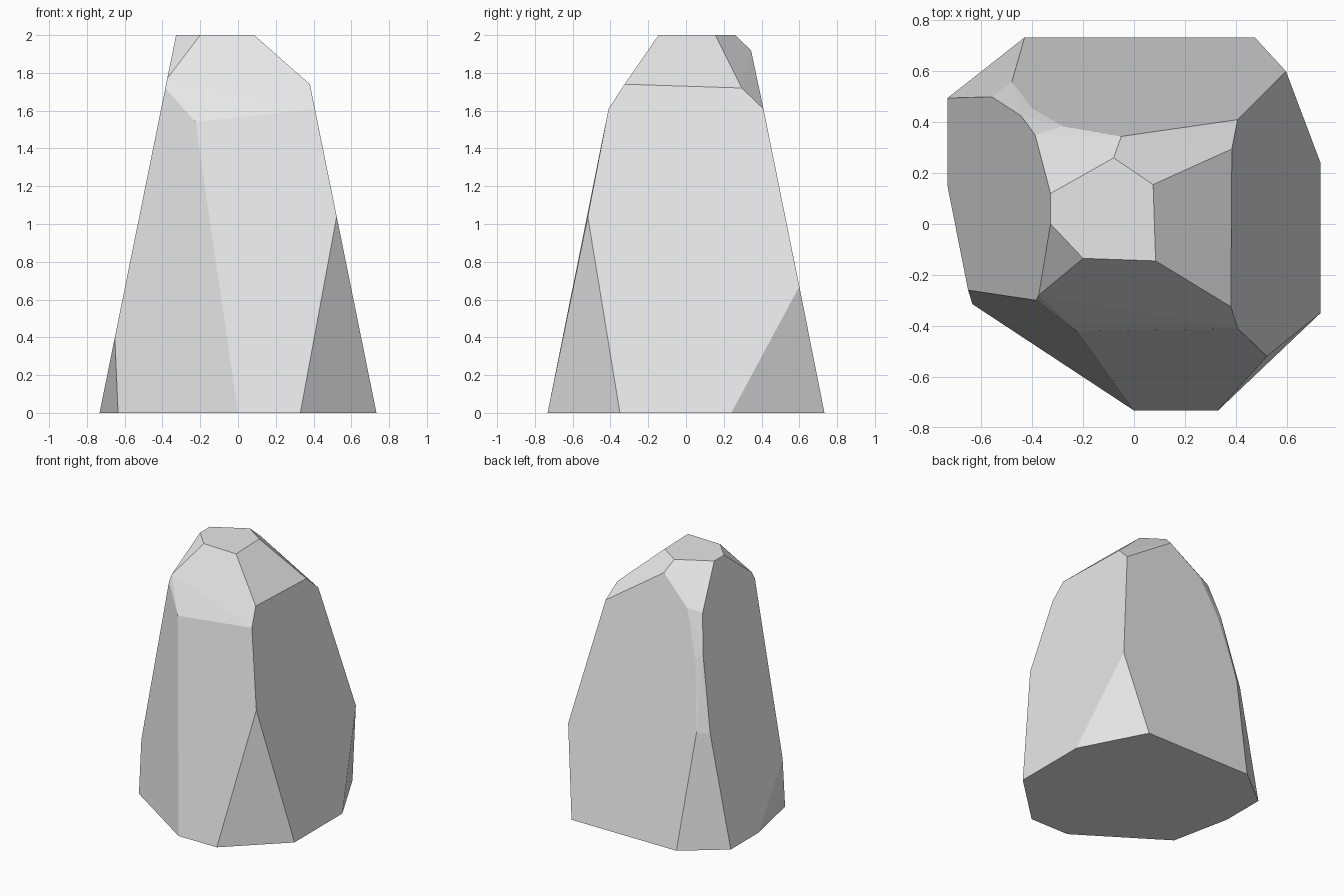
import bpy
import bmesh
import math

default_cube = bpy.data.objects.get("Cube")
if default_cube:
    bpy.data.objects.remove(default_cube, do_unlink=True)

HALF_WIDTH = 0.733
TAPER = 0.2025
HEIGHT = 2.0


def inset(z):
    """Distance of the four main leaning sides from the centre at a height."""
    return HALF_WIDTH - TAPER * z


def facing_x(sign, outline):
    """Place a (y, z) outline on the left or right leaning side."""
    return [(sign * inset(z), y, z) for y, z in outline]


def facing_y(sign, outline):
    """Place an (x, z) outline on the front or back leaning side."""
    return [(x, sign * inset(z), z) for x, z in outline]


def level(z, outline):
    """Place an (x, y) outline at one height."""
    return [(x, y, z) for x, y in outline]


# Broad cut facets of the stone; the chamfers span the gaps between them
left_facet = facing_x(1, [(-.35, 0), (.24, 0), (.6, .67), (.41, 1.61),
                          (.295, 1.72), (-.325, 1.74), (-.41, 1.61), (-.52, 1.04)])
right_facet = facing_x(-1, [(.15, 0), (.495, 0), (.5, .86), (.425, 1.43), (.35, 1.7),
                            (.12, 2), (0, 2), (-.28, 1.77), (-.3, 1.72), (-.26, .4)])
front_facet = facing_y(-1, [(0, 0), (.33, 0), (-.225, 1.54)])
back_facet = facing_y(1, [(-.43, 0), (.475, 0), (-.05, 1.92),
                          (-.28, 1.72), (-.4, 1.38), (-.48, .86)])
crown = level(HEIGHT, [(.085, -.145), (-.2, -.135), (-.08, .26), (.075, .155)])
base_corner = level(0, [(-.635, -.315)])

# Wrap the facets in one convex stone
bm = bmesh.new()
for facet in (left_facet, right_facet, front_facet, back_facet, crown, base_corner):
    for corner in facet:
        bm.verts.new(corner)
hull = bmesh.ops.convex_hull(bm, input=bm.verts[:])
loose = {v for v in hull["geom_interior"] + hull["geom_unused"]
         if isinstance(v, bmesh.types.BMVert) and not v.link_faces}
bmesh.ops.delete(bm, geom=list(loose), context="VERTS")

# Merge the triangles of each flat facet
bmesh.ops.dissolve_limit(bm, angle_limit=math.radians(2),
                         verts=bm.verts[:], edges=bm.edges[:])
bmesh.ops.recalc_face_normals(bm, faces=bm.faces[:])

mesh = bpy.data.meshes.new("rock")
bm.to_mesh(mesh)
bm.free()
rock = bpy.data.objects.new("rock", mesh)
bpy.context.collection.objects.link(rock)

# Plain grey stone, flat shaded
stone = bpy.data.materials.new("grey stone")
stone.use_nodes = True
colour = (0.8, 0.8, 0.8, 1)
stone.diffuse_color = colour
for node in stone.node_tree.nodes:
    if node.type == "BSDF_PRINCIPLED":
        node.inputs["Base Color"].default_value = colour
mesh.materials.append(stone)
for polygon in mesh.polygons:
    polygon.use_smooth = False
